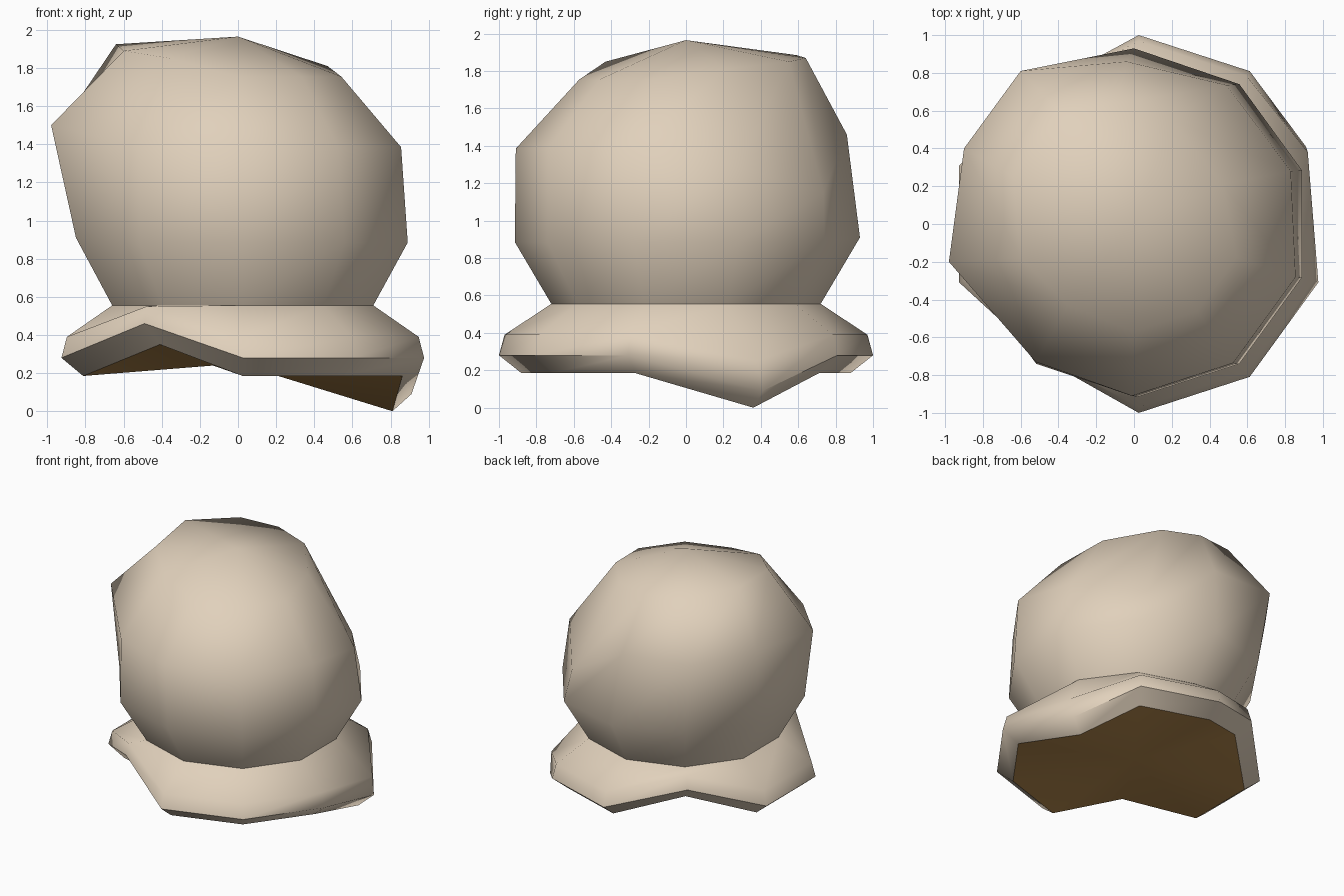
import bpy, bmesh, math

if "Cube" in bpy.data.objects:
    bpy.data.objects.remove(bpy.data.objects["Cube"])

SIDES = 10
CX = 0.025


def material(name, color):
    m = bpy.data.materials.new(name)
    m.diffuse_color = (*color, 1)
    m.use_nodes = True
    m.node_tree.nodes["Principled BSDF"].inputs["Base Color"].default_value = m.diffuse_color
    return m


TAN = material("pale tan", (0.75, 0.635, 0.50))
BROWN = material("underside brown", (0.46, 0.25, 0.075))


def ring(r, z, cx=CX, moved=None):
    """Ten-sided ring starting at 18 degrees; 'moved' replaces dented points."""
    pts = []
    for k in range(SIDES):
        a = math.radians(18 + 36 * k)
        pts.append((cx + r * math.cos(a), r * math.sin(a), z))
    for k, p in (moved or {}).items():
        pts[k] = p
    return pts


def loft(name, rings, mat, apex=None, angle=50, flip=False):
    """Skin a stack of rings, bottom to top, with an optional closing point."""
    bm = bmesh.new()
    rows = [[bm.verts.new(p) for p in r] for r in rings]
    for lo, hi in zip(rows, rows[1:]):
        for k in range(SIDES):
            n = (k + 1) % SIDES
            bm.faces.new((lo[k], lo[n], hi[n], hi[k]))
    if apex:
        tip = bm.verts.new(apex)
        for k in range(SIDES):
            bm.faces.new((rows[-1][k], rows[-1][(k + 1) % SIDES], tip))
    if flip:
        bmesh.ops.reverse_faces(bm, faces=bm.faces[:])
    me = bpy.data.meshes.new(name)
    bm.to_mesh(me)
    bm.free()
    me.materials.append(mat)
    ob = bpy.data.objects.new(name, me)
    bpy.context.collection.objects.link(ob)
    bpy.ops.object.select_all(action='DESELECT')
    ob.select_set(True)
    bpy.context.view_layer.objects.active = ob
    bpy.ops.object.shade_smooth_by_angle(angle=math.radians(angle))
    return ob


# Point indices: 0=18deg right, 2=back, 3=back left, 4/5=left, 6=front left, 7=front
# Flared skirt: one drooping point at the right, two lifted points on the left
inner = ring(0.88, 0.185, moved={0: (0.81, 0.36, 0.0),
                                 3: (-0.43, 0.62, 0.345), 6: (-0.41, -0.62, 0.35)})
outer = ring(1.0, 0.28, moved={0: (0.91, 0.41, 0.09),
                               3: (-0.51, 0.71, 0.45), 6: (-0.49, -0.71, 0.46)})
middle = ring(0.97, 0.39, moved={0: (0.92, 0.38, 0.25),
                                 3: (-0.49, 0.69, 0.55), 6: (-0.48, -0.69, 0.55)})
neck = ring(0.72, 0.555)
loft("skirt", [inner, outer, middle, neck], TAN, angle=58)

# Brown underside closing the skirt, slightly hollow
loft("underside", [inner], BROWN, apex=(0.0, 0.0, 0.25), angle=80, flip=True)

# Lopsided ball, pulled up towards the back left and dented at the back right
low = ring(0.915, 0.885, 0.02, {2: (0.0, 0.93, 0.91), 3: (-0.53, 0.76, 0.92),
                                4: (-0.85, 0.29, 0.92), 5: (-0.85, -0.28, 0.91)})
high = ring(0.91, 1.385, -0.01, {0: (0.83, 0.28, 1.29), 1: (0.49, 0.735, 1.15),
                                 2: (-0.04, 0.86, 1.46), 3: (-0.60, 0.81, 1.50),
                                 4: (-0.90, 0.40, 1.54), 5: (-0.98, -0.20, 1.50),
                                 6: (-0.52, -0.73, 1.385)})
crown = ring(0.57, 1.755, 0.0, {0: (0.47, 0.21, 1.81), 1: (0.20, 0.55, 1.85),
                                2: (-0.09, 0.64, 1.87), 3: (-0.39, 0.59, 1.885),
                                4: (-0.64, 0.25, 1.925), 5: (-0.60, -0.18, 1.89),
                                6: (-0.35, -0.43, 1.85)})
loft("ball", [neck, low, high, crown], TAN, apex=(0, 0, 1.965), angle=80)
